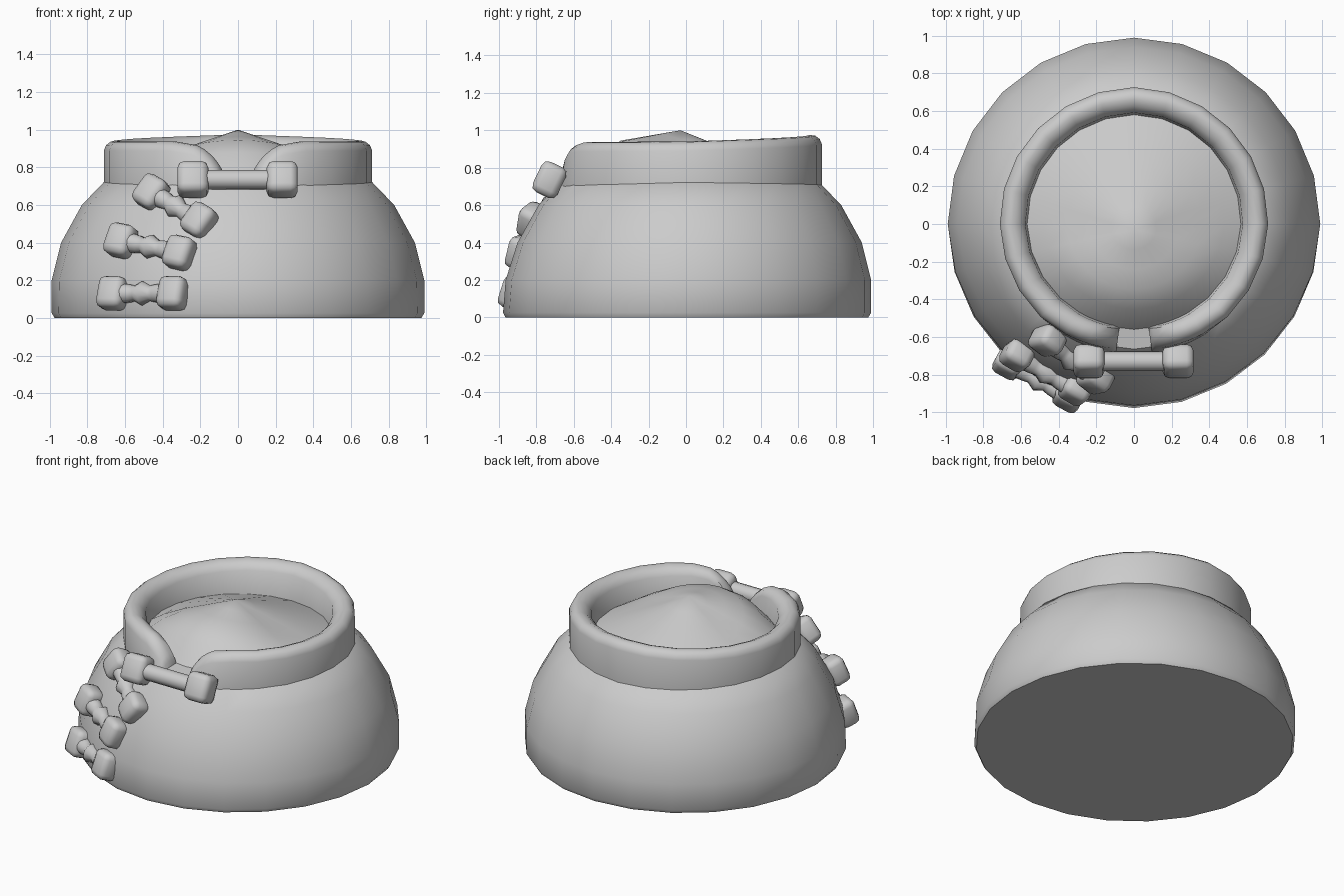
import bpy, bmesh
from math import sin, cos, pi, radians, degrees
from mathutils import Vector, Matrix

if "Cube" in bpy.data.objects:
    bpy.data.objects.remove(bpy.data.objects["Cube"])


def make(name, bm, angle=40):
    bmesh.ops.recalc_face_normals(bm, faces=bm.faces)
    mesh = bpy.data.meshes.new(name)
    bm.to_mesh(mesh)
    bm.free()
    ob = bpy.data.objects.new(name, mesh)
    bpy.context.collection.objects.link(ob)
    bpy.ops.object.select_all(action='DESELECT')
    ob.select_set(True)
    bpy.context.view_layer.objects.active = ob
    bpy.ops.object.shade_smooth_by_angle(angle=radians(angle))
    return ob


def interp(x, table):
    for (x0, y0), (x1, y1) in zip(table, table[1:]):
        if x <= x1:
            return y0 + (y1 - y0) * max(0, (x - x0) / (x1 - x0))
    return table[-1][1]


def loft(bm, rings, closed_u=True):
    """Bridge rows of points; closed_u wraps each row into a ring."""
    rows = [[bm.verts.new(p) for p in ring] for ring in rings]
    n = len(rows[0])
    for a, b in zip(rows, rows[1:]):
        for i in range(n if closed_u else n - 1):
            j = (i + 1) % n
            bm.faces.new((a[i], a[j], b[j], b[i]))
    return rows


# Angle is measured from the front (-y), counter-clockwise
def polar(a, r, z):
    return Vector((r * sin(a), -r * cos(a), z))


SIDES = 24
ANGLES = [2 * pi * i / SIDES for i in range(SIDES)]

# Flared cloth body, slightly flatter at the front
bm = bmesh.new()
profile = [(0.975, 0), (0.99, 0.025), (0.99, 0.2), (0.94, 0.4), (0.83, 0.6), (0.70, 0.735), (0.58, 0.75)]
rings = []
for r, z in profile:
    ring = []
    for a in ANGLES:
        front = max(0, cos(a))
        ring.append(polar(a, r * (1 - front * (0.01 + 0.04 * min(1, z / 0.5))), z))
    rings.append(ring)
rows = loft(bm, rings)
bm.faces.new(rows[0])
make("body", bm)

# Peaked filling inside the collar: a straight cone behind, a bulging dome in front
bm = bmesh.new()
apex = Vector((0, -0.03, 1.0))
rings = []
for f in (0.2, 0.4, 0.6, 0.8, 1.0):
    ring = []
    for a in ANGLES:
        w = max(0, cos(a))
        back = 1.0 - 0.25 * f
        front = interp(f, [(0, 1.0), (0.6, 0.945), (0.8, 0.88), (1, 0.75)])
        p = apex.lerp(polar(a, 0.60 - 0.04 * w, 0), f)
        p.z = back + (front - back) * w
        ring.append(p)
    rings.append(ring)
rows = loft(bm, rings)
top = bm.verts.new(apex)
for i in range(SIDES):
    bm.faces.new((rows[0][i], rows[0][(i + 1) % SIDES], top))
make("neck_filling", bm)

# Open rolled collar, dropping toward the gap at the front
bm = bmesh.new()
stations = [8, 10, 13, 17, 21, 26, 32] + list(range(45, 316, 15))
stations += [360 - d for d in (32, 26, 21, 17, 13, 10, 8)]
rings = []
for d in stations:
    a = radians(d)
    fold = min(d, 360 - d)
    t = interp(fold, [(8, 0.785), (10, 0.82), (13, 0.86), (17, 0.895), (21, 0.918),
                      (32, 0.937), (90, 0.94), (180, 0.975)])
    lean = interp(fold, [(8, 0.03), (45, 0.0)])
    R = interp(fold, [(8, 0.69), (45, 0.70), (90, 0.713), (180, 0.727)])
    low = t - 0.05
    section = [(R, 0.70), (R - lean * 0.7, low), (R - lean - 0.012, t - 0.022),
               (R - lean - 0.035, t - 0.004), (R - lean - 0.065, t),
               (R - lean - 0.10, t - 0.015), (R - 0.135, t - 0.05), (R - 0.15, 0.70)]
    rings.append([polar(a, r, z) for r, z in section])
rows = loft(bm, rings)
bm.faces.new(rows[0])
bm.faces.new(rows[-1])
make("collar", bm, 50)


# Toggle fasteners: two rounded knobs joined by a turned bar
def toggle(name, p0, p1, knob, bar):
    p0, p1 = Vector(p0), Vector(p1)
    mid = (p0 + p1) / 2
    x = (p1 - p0).normalized()
    out = Vector((mid.x, mid.y, 0.35))
    y = (out - x * out.dot(x)).normalized()
    frame = Matrix((x, y, x.cross(y))).transposed().to_4x4()
    half = (p1 - p0).length / 2

    bm = bmesh.new()
    for s in (-1, 1):
        made = bmesh.ops.create_cube(bm, size=1)['verts']
        bmesh.ops.scale(bm, vec=knob, verts=made)
        bmesh.ops.translate(bm, vec=(s * half, 0, 0), verts=made)
    bmesh.ops.bevel(bm, geom=bm.edges[:], offset=0.037, segments=2, profile=0.5,
                    affect='EDGES')
    loft(bm, [[(u * half, r * cos(a), r * sin(a)) for a in ANGLES[::2]] for u, r in bar])
    ob = make(name, bm, 60)
    ob.matrix_world = Matrix.Translation(mid) @ frame


toggle("collar_toggle", (-0.24, -0.73, 0.735), (0.235, -0.73, 0.735),
       (0.165, 0.145, 0.18), [(-0.9, 0.052), (0.9, 0.052)])
turned = [(-0.8, 0.056), (-0.4, 0.048), (-0.25, 0.042), (0, 0.066),
          (0.25, 0.042), (0.4, 0.048), (0.8, 0.056)]
lower = [((-0.46, -0.62, 0.665), (-0.205, -0.82, 0.515)),
         ((-0.622, -0.70, 0.41), (-0.31, -0.88, 0.345)),
         ((-0.665, -0.74, 0.13), (-0.345, -0.915, 0.13))]
for i, (p0, p1) in enumerate(lower):
    toggle(f"body_toggle_{i + 1}", p0, p1, (0.15, 0.13, 0.175), turned)
